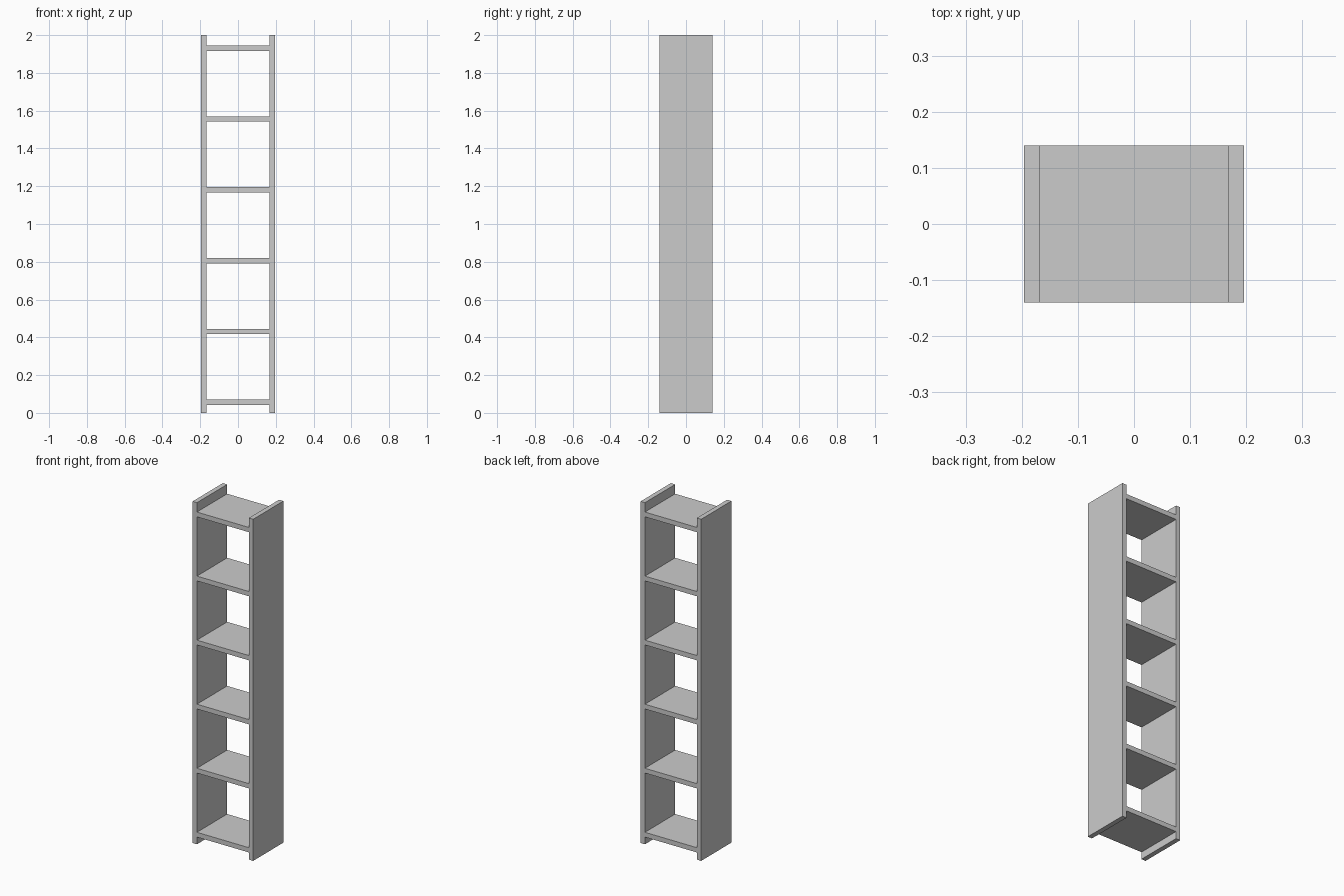
import bpy

if "Cube" in bpy.data.objects:
    bpy.data.objects.remove(bpy.data.objects["Cube"])

HALF_W, HALF_D, HEIGHT, THICK = 0.196, 0.14, 2.0, 0.028


def box(name, size, loc):
    bpy.ops.mesh.primitive_cube_add(size=1, location=loc)
    ob = bpy.context.object
    ob.name = name
    ob.scale = size
    bpy.ops.object.transform_apply(location=False, rotation=False, scale=True)
    return ob


# Upright side panels
for side, name in ((-1, "left_side_panel"), (1, "right_side_panel")):
    box(name, (THICK, 2 * HALF_D, HEIGHT),
        (side * (HALF_W - THICK / 2), 0, HEIGHT / 2))

# Six evenly spaced shelves between the panels
for i in range(6):
    box(f"shelf_{i + 1}", (2 * (HALF_W - THICK), 2 * HALF_D, THICK),
        (0, 0, 0.056 + 0.375 * i))
